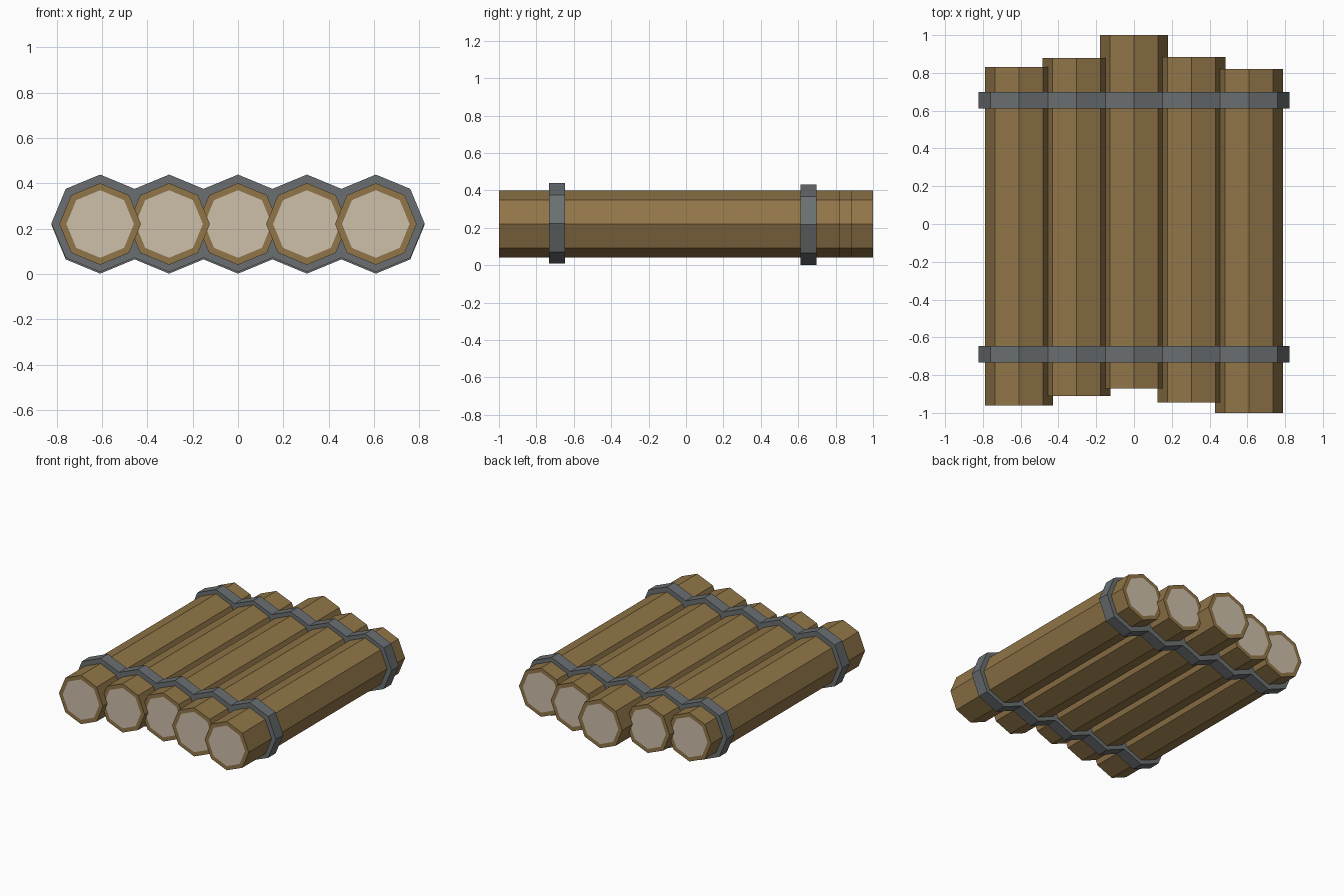
import bpy
import bmesh
from math import sin, cos, pi

cube = bpy.data.objects.get("Cube")
if cube:
    bpy.data.objects.remove(cube, do_unlink=True)


def material(name, color):
    mat = bpy.data.materials.new(name)
    mat.use_nodes = True
    mat.diffuse_color = (*color, 1)
    bsdf = mat.node_tree.nodes["Principled BSDF"]
    bsdf.inputs["Base Color"].default_value = (*color, 1)
    bsdf.inputs["Roughness"].default_value = 0.9
    return mat


bark = material("brown bark", (0.285, 0.18, 0.065))
cut_wood = material("pale cut wood", (0.61, 0.52, 0.40))
strap_grey = material("grey strap", (0.144, 0.159, 0.165))

SPACING = 0.304
LOG_RADIUS = 0.18
STRAP_RADIUS = SPACING / (2 * cos(pi / 4))  # neighbouring octagons share corners


def prism(name, outline, y0, y1, mats):
    """Extrude an x-z outline along y; returns the object and its bmesh."""
    bm = bmesh.new()
    face = bm.faces.new([bm.verts.new((x, y0, z)) for x, z in outline])
    ext = bmesh.ops.extrude_face_region(bm, geom=[face], use_keep_orig=True)
    verts = [v for v in ext["geom"] if isinstance(v, bmesh.types.BMVert)]
    bmesh.ops.translate(bm, verts=verts, vec=(0, y1 - y0, 0))
    bmesh.ops.recalc_face_normals(bm, faces=bm.faces)
    mesh = bpy.data.meshes.new(name)
    obj = bpy.data.objects.new(name, mesh)
    bpy.context.collection.objects.link(obj)
    for mat in mats:
        mesh.materials.append(mat)
    return obj, bm


def log(name, x, y0, y1):
    outline = [(x + LOG_RADIUS * cos(k * pi / 4), 0.22 + LOG_RADIUS * sin(k * pi / 4))
               for k in range(8)]
    obj, bm = prism(name, outline, y0, y1, (bark, cut_wood))
    # Pale cut wood inset inside a rim of bark at both ends
    ends = [f for f in bm.faces if len(f.verts) == 8]
    bmesh.ops.inset_individual(bm, faces=ends, thickness=0.031)
    for f in ends:
        f.material_index = 1
    bm.to_mesh(obj.data)
    bm.free()


def strap(name, y, z):
    # Scalloped band that follows the tops and bottoms of all five logs
    r = STRAP_RADIUS
    half = [(-2 * SPACING - r, 0)]
    for i in range(-2, 3):
        half += [((i - 0.5) * SPACING, r * sin(pi / 4)), (i * SPACING, r)]
    half += [(2.5 * SPACING, r * sin(pi / 4)), (2 * SPACING + r, 0)]
    outline = [(px, z + pz) for px, pz in half]
    outline += [(px, z - pz) for px, pz in reversed(half[1:-1])]
    obj, bm = prism(name, outline, y - 0.043, y + 0.043, (strap_grey,))
    bm.to_mesh(obj.data)
    bm.free()


# Five logs of uneven length, front and back ends
ends = [(-0.96, 0.83), (-0.91, 0.88), (-0.87, 1.0), (-0.945, 0.885), (-1.0, 0.82)]
for i, (front, back) in enumerate(ends):
    log(f"log_{i + 1}", (i - 2) * SPACING, front, back)

# Two binding straps
strap("front_strap", -0.69, 0.223)
strap("back_strap", 0.655, 0.216)
